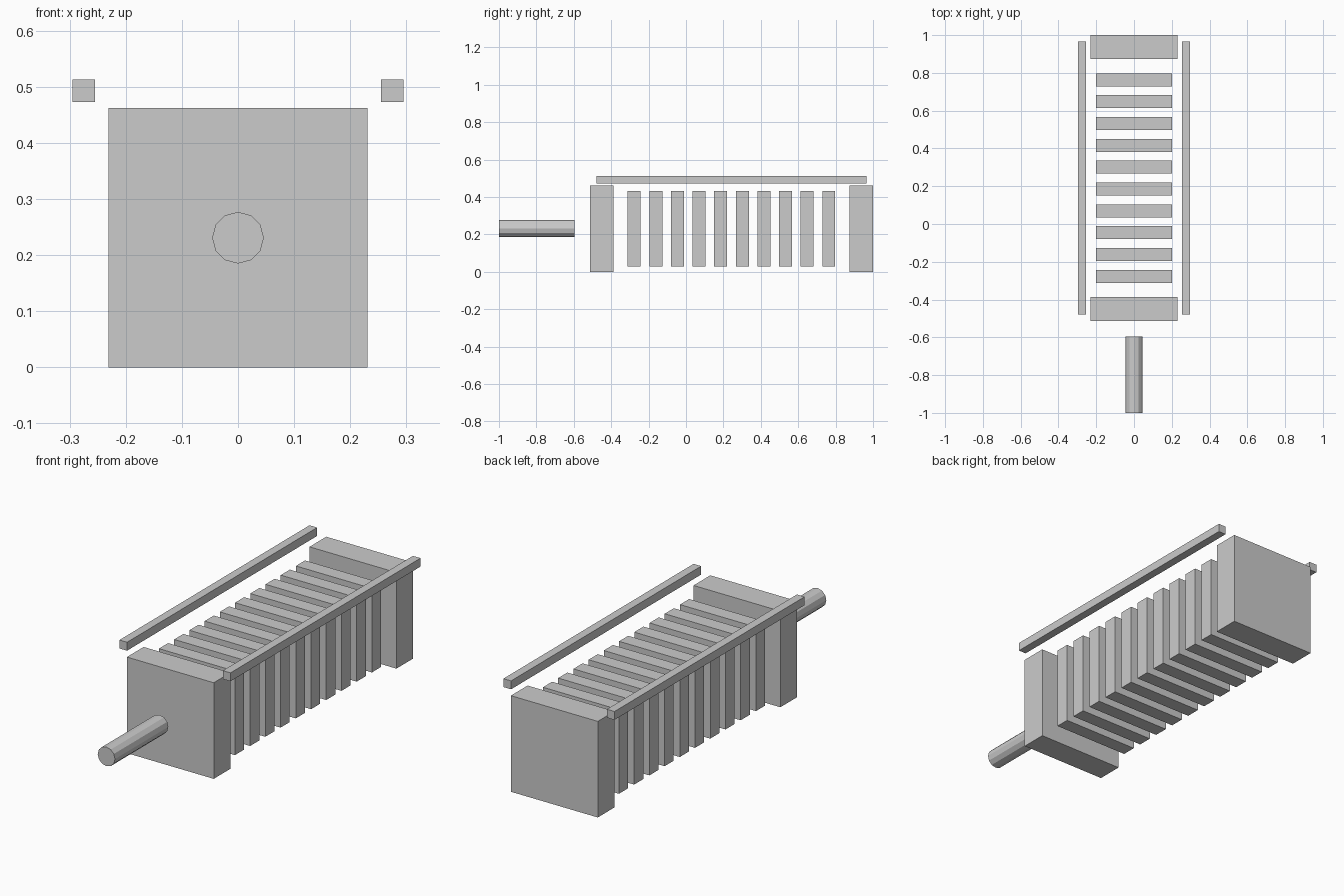
import bpy
import math

if "Cube" in bpy.data.objects:
    bpy.data.objects.remove(bpy.data.objects["Cube"])

MID_Y = 0.243   # centre of the block stack along y
MID_Z = 0.231   # shaft and plate axis height


def box(name, centre, size):
    bpy.ops.mesh.primitive_cube_add(size=1, location=centre)
    ob = bpy.context.object
    ob.name = name
    ob.scale = size
    bpy.ops.object.transform_apply(location=False, rotation=False, scale=True)
    return ob


# End blocks and side rails, mirrored in pairs
for side, end, rail in ((-1, "front", "left"), (1, "back", "right")):
    box(f"{end}_block", (0, MID_Y + side * 0.6935, MID_Z), (0.462, 0.127, 0.462))
    box(f"{rail}_rail", (side * 0.275, MID_Y, 0.493), (0.0405, 1.444, 0.0405))

# Row of ten plates between the end blocks
for i in range(10):
    box(f"plate_{i + 1}", (0, MID_Y + (i - 4.5) * 0.1156, MID_Z), (0.404, 0.0694, 0.404))

# Twelve-sided shaft in front
bpy.ops.mesh.primitive_cylinder_add(vertices=12, radius=0.046, depth=0.405,
                                    location=(0, -0.7975, MID_Z),
                                    rotation=(math.pi / 2, 0, 0))
bpy.context.object.name = "shaft"
